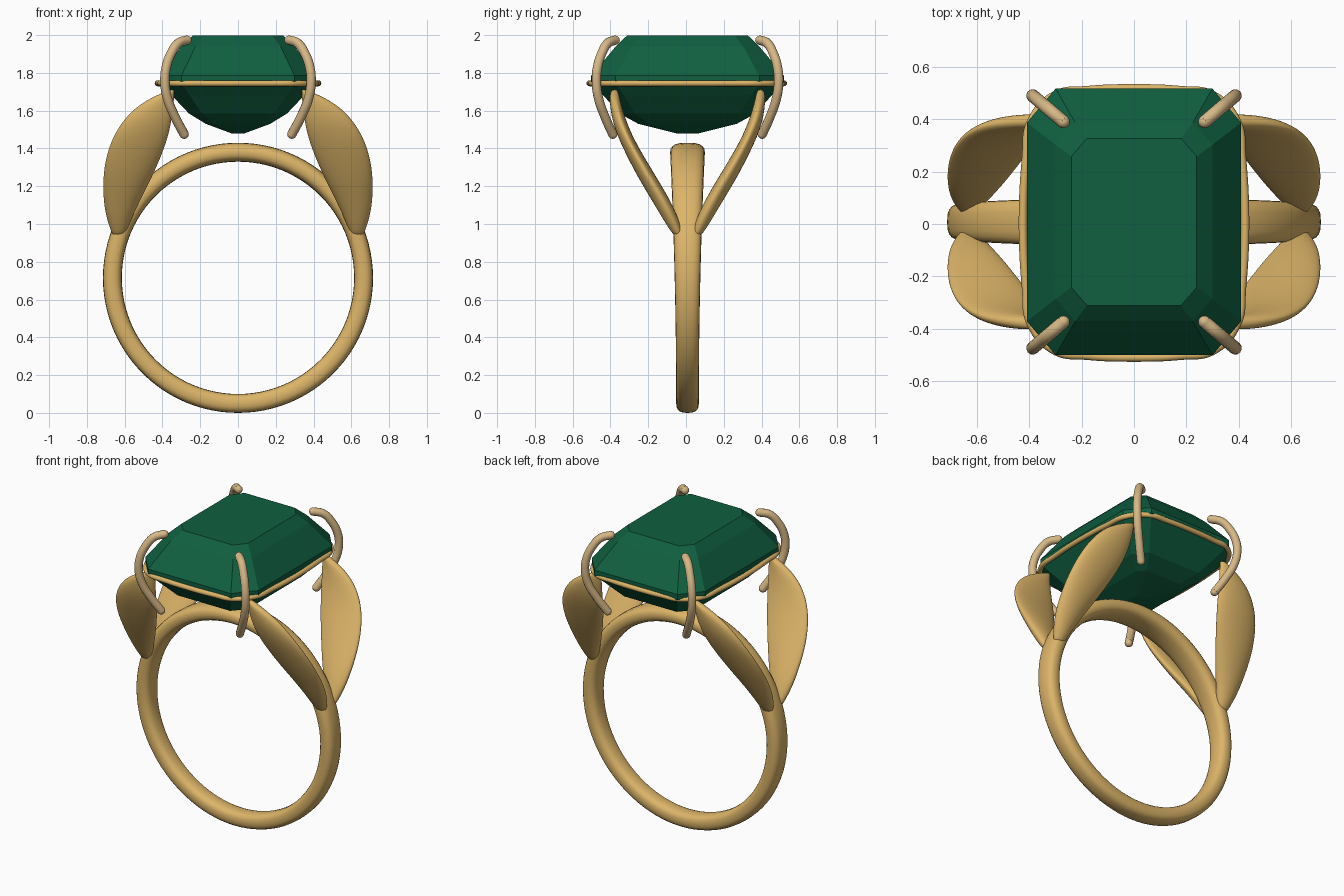
import bpy, bmesh, math
from mathutils import Vector

if "Cube" in bpy.data.objects:
    bpy.data.objects.remove(bpy.data.objects["Cube"])

CY = 0.008  # the whole setting sits slightly behind the origin


def material(name, rgb):
    m = bpy.data.materials.new(name)
    m.diffuse_color = (*rgb, 1)
    m.use_nodes = True
    m.node_tree.nodes["Principled BSDF"].inputs["Base Color"].default_value = m.diffuse_color
    return m


GOLD = material("gold", (0.72, 0.46, 0.14))
PALE_GOLD = material("pale_gold", (0.68, 0.48, 0.24))
GREEN = material("deep_green", (0.005, 0.115, 0.052))


def loft(name, rings, mat, closed=False, smooth=True, subsurf=0):
    """Skin a list of equal-length point rings."""
    bm = bmesh.new()
    rows = [[bm.verts.new(p) for p in ring] for ring in rings]
    n = len(rows[0])
    for i in range(len(rows) if closed else len(rows) - 1):
        a, b = rows[i], rows[(i + 1) % len(rows)]
        for j in range(n):
            k = (j + 1) % n
            bm.faces.new((a[j], a[k], b[k], b[j]))
    if not closed:
        bm.faces.new(rows[0])
        bm.faces.new(rows[-1])
    bmesh.ops.recalc_face_normals(bm, faces=bm.faces)
    for f in bm.faces:
        f.smooth = smooth
    me = bpy.data.meshes.new(name)
    bm.to_mesh(me)
    bm.free()
    me.materials.append(mat)
    ob = bpy.data.objects.new(name, me)
    bpy.context.collection.objects.link(ob)
    if subsurf:
        mod = ob.modifiers.new("smooth", 'SUBSURF')
        mod.levels = mod.render_levels = subsurf
    return ob


def wire(name, points, radius, mat, cyclic=False):
    """Round wire through a few points."""
    cu = bpy.data.curves.new(name, 'CURVE')
    cu.dimensions = '3D'
    cu.bevel_depth = radius
    cu.bevel_resolution = 4
    cu.resolution_u = 8
    cu.use_fill_caps = True
    sp = cu.splines.new('BEZIER')
    sp.bezier_points.add(len(points) - 1)
    for bp, p in zip(sp.bezier_points, points):
        bp.co = p
        bp.handle_left_type = bp.handle_right_type = 'AUTO'
    sp.use_cyclic_u = cyclic
    cu.materials.append(mat)
    ob = bpy.data.objects.new(name, cu)
    bpy.context.collection.objects.link(ob)
    return ob


def power(v, e):
    return math.copysign(abs(v) ** e, v)


# Finger band: rounded section that widens towards the top
band = []
for i in range(96):
    a = 2 * math.pi * i / 96
    up = (1 + math.sin(a)) / 2
    half = 0.06 + 0.032 * up ** 2
    ring = []
    for j in range(20):
        t = 2 * math.pi * j / 20
        r = 0.665 + 0.05 * power(math.cos(t), 0.8)
        ring.append((r * math.cos(a), CY + half * power(math.sin(t), 0.7),
                     0.715 + r * math.sin(a)))
    band.append(ring)
loft("finger_band", band, GOLD, closed=True)


# Step-cut stone: stacked octagons (half x, half y, corner cut x, cut y, z)
def octagon(hx, hy, cx, cy, z):
    q = [(hx, hy - cy), (hx - cx, hy)]
    pts = q + [(-x, y) for x, y in reversed(q)]
    pts += [(-x, -y) for x, y in pts]
    return [(x, y + CY, z) for x, y in pts]


steps = [
    (0.035, 0.06, 0.010, 0.012, 1.48),
    (0.17, 0.26, 0.045, 0.055, 1.53),
    (0.26, 0.36, 0.07, 0.08, 1.585),
    (0.35, 0.445, 0.095, 0.11, 1.68),
    (0.41, 0.51, 0.11, 0.13, 1.75),
    (0.41, 0.51, 0.11, 0.13, 1.785),
    (0.30, 0.38, 0.075, 0.085, 1.94),
    (0.24, 0.32, 0.06, 0.07, 1.998),
]
loft("stone", [octagon(*s) for s in steps], GREEN, smooth=False)

# Thin wire round the widest line of the stone
quarter = [(0.425, 0), (0.413, 0.25), (0.395, 0.385), (0.30, 0.49), (0.18, 0.508), (0, 0.515)]
half = quarter + [(-x, y) for x, y in reversed(quarter[:-1])]
loop = half + [(-x, -y) for x, y in half[1:-1]]
wire("girdle_wire", [(x, y + CY - 0.004, 1.745) for x, y in loop], 0.016, GOLD, True)

# Four claws that hook over the cut corners
claw = [(0.27, 1.973), (0.315, 1.958), (0.355, 1.90), (0.38, 1.83),
        (0.387, 1.75), (0.372, 1.66), (0.335, 1.57), (0.285, 1.475)]

# Four leaf shoulders: z, inner x, outer x, distance from centre, outward and inward bulge
leaf = [
    (0.935, 0.605, 0.66, 0.045, 0.020, 0.020),
    (0.96, 0.590, 0.672, 0.055, 0.035, 0.030),
    (1.05, 0.555, 0.702, 0.095, 0.050, 0.040),
    (1.15, 0.505, 0.714, 0.145, 0.060, 0.040),
    (1.25, 0.455, 0.714, 0.205, 0.060, 0.040),
    (1.35, 0.410, 0.700, 0.262, 0.055, 0.036),
    (1.45, 0.373, 0.668, 0.315, 0.050, 0.032),
    (1.54, 0.353, 0.615, 0.352, 0.045, 0.030),
    (1.61, 0.344, 0.550, 0.372, 0.037, 0.028),
    (1.66, 0.339, 0.475, 0.382, 0.030, 0.025),
    (1.69, 0.337, 0.41, 0.386, 0.024, 0.022),
    (1.712, 0.338, 0.36, 0.387, 0.014, 0.014),
]


def leaf_ring(z, x0, x1, y, out, inn, sx, sy):
    ring = []
    for j in range(16):
        t = 2 * math.pi * j / 16
        c, s = math.cos(t), math.sin(t)
        x = (x0 + x1) / 2 + (x1 - x0) / 2 * 1.02 * c
        ring.append((sx * x, CY + sy * (y + s * (out if s > 0 else inn)), z))
    return ring


for sy, depth in ((-1, "front"), (1, "back")):
    for sx, side in ((-1, "left"), (1, "right")):
        loft(f"leaf_{depth}_{side}", [leaf_ring(*st, sx, sy) for st in leaf],
             GOLD, subsurf=2)
        path = [(sx * x, CY + sy * (0.383 + 0.85 * (x - 0.27)), z) for x, z in claw]
        wire(f"claw_{depth}_{side}", path, 0.025, PALE_GOLD)
        # rounded claw tips
        for p in (path[0], path[-1]):
            bpy.ops.mesh.primitive_uv_sphere_add(segments=16, ring_count=8,
                                                 radius=0.0245, location=p)
            tip = bpy.context.object
            tip.name = f"claw_tip_{depth}_{side}"
            tip.data.materials.append(PALE_GOLD)
            bpy.ops.object.shade_smooth()
